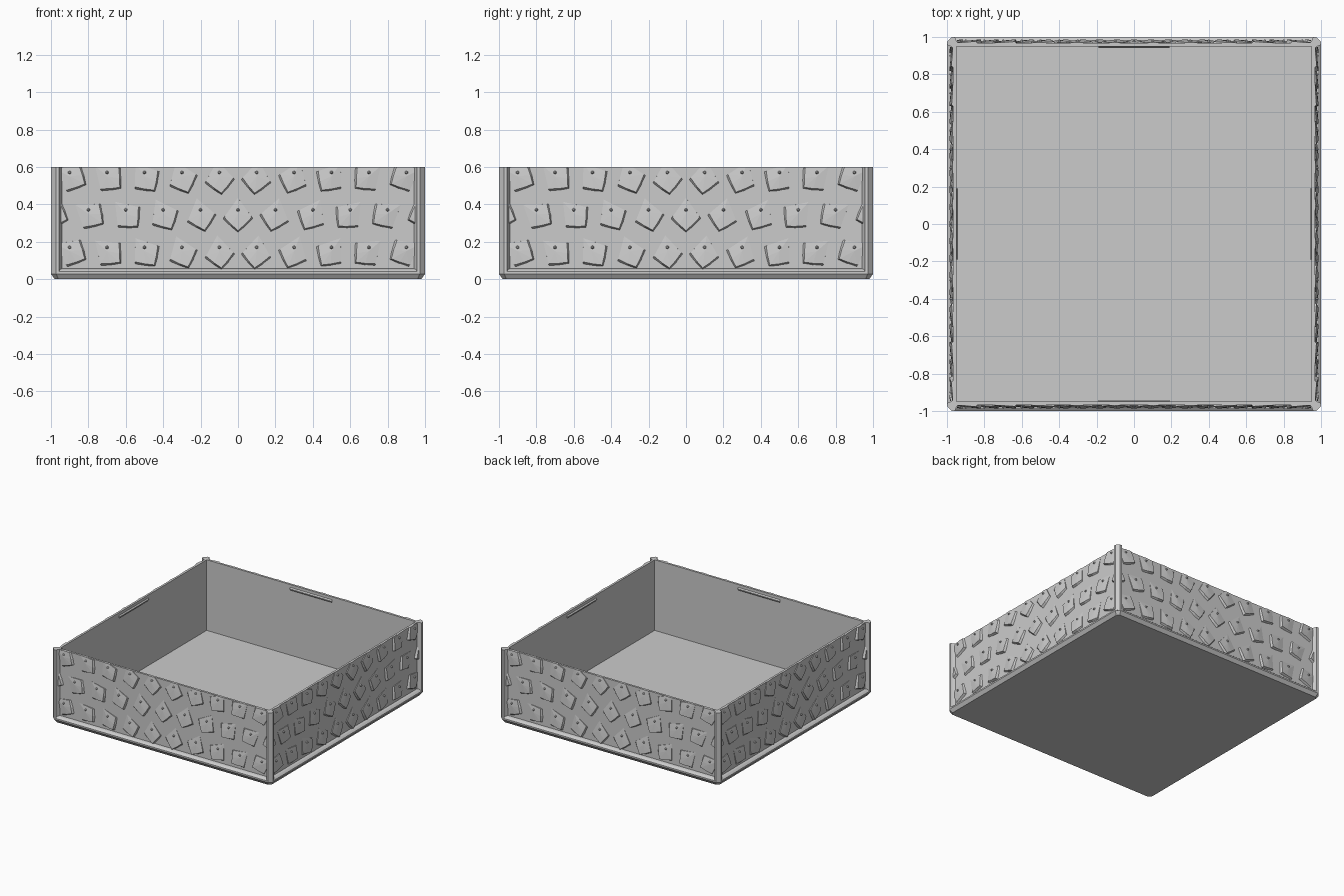
import bpy, bmesh, math
from mathutils import Matrix, Vector

cube = bpy.data.objects.get("Cube")
if cube:
    bpy.data.objects.remove(cube)

grey = bpy.data.materials.new("plain_grey")
grey.use_nodes = True
colour = (0.6, 0.6, 0.6, 1)
grey.diffuse_color = colour
grey.node_tree.nodes["Principled BSDF"].inputs["Base Color"].default_value = colour

PANEL = 0.967   # outer face of the wall panels
INNER = 0.95    # inner face of the walls
TOP = 0.6


def finish(name, bm, turn=0):
    """Turn a mesh about the vertical axis and make it an object."""
    bm.transform(Matrix.Rotation(turn * math.pi / 2, 4, 'Z'))
    bmesh.ops.recalc_face_normals(bm, faces=bm.faces)
    mesh = bpy.data.meshes.new(name)
    bm.to_mesh(mesh)
    bm.free()
    mesh.materials.append(grey)
    obj = bpy.data.objects.new(name, mesh)
    bpy.context.collection.objects.link(obj)
    return obj


def bridge(bm, low, high):
    n = len(low)
    for i in range(n):
        j = (i + 1) % n
        bm.faces.new((low[i], low[j], high[j], high[i]))


def loft(bm, rings):
    """Closed solid through a list of equal-sized point rings."""
    loops = [[bm.verts.new(p) for p in ring] for ring in rings]
    for low, high in zip(loops, loops[1:]):
        bridge(bm, low, high)
    bm.faces.new(loops[0])
    bm.faces.new(loops[-1])


def square_ring(half, cut, z):
    """Square outline with its corners cut off."""
    pts = []
    for k in range(4):
        rot = Matrix.Rotation(k * math.pi / 2, 3, 'Z')
        pts += [rot @ Vector((half, half - cut, z)), rot @ Vector((half - cut, half, z))]
    return pts


# Tray body: chamfered base rim, thin walls and floor
bm = bmesh.new()
loft(bm, [square_ring(*r) for r in (
    (0.98, 0.02, 0), (1, 0.028, 0.028), (1, 0.028, 0.04), (0.985, 0.02, 0.052),
    (PANEL, 0, 0.056), (PANEL, 0, TOP), (INNER, 0, TOP), (INNER, 0, 0.02))])
bmesh.ops.remove_doubles(bm, verts=bm.verts, dist=0.0001)
finish("tray_body", bm)


def corner_post(turn):
    half = [(0.957, 0.957), (0.957, 0.942), (PANEL, 0.942), (0.985, 0.952),
            (0.999, 0.957), (0.999, 0.974)]
    outline = half + [(y, x) for x, y in reversed(half[1:])]
    bm = bmesh.new()
    loft(bm, [[(x, y, z) for x, y in outline] for z in (0.03, TOP)])
    finish("corner_post", bm, turn)


def lid_catch(turn):
    # small wedge ridge inside the rim
    profile = [(INNER + 0.003, 0.55), (INNER - 0.008, 0.562),
               (INNER - 0.008, 0.568), (INNER + 0.003, 0.58)]
    bm = bmesh.new()
    loft(bm, [[(x, -y, z) for y, z in profile] for x in (-0.19, 0.19)])
    finish("lid_catch", bm, turn)


def add_scale(bm, cx, cz):
    """One raised scale whose tip swings towards the middle of the wall."""
    ang = -math.radians(70) * cx

    def place(u, v, d):
        x = cx + u * math.cos(ang) - v * math.sin(ang)
        z = cz + u * math.sin(ang) + v * math.cos(ang)
        return bm.verts.new((x, -(PANEL + d), z))

    right = [(0.036, -0.058, 0.016), (0.074, -0.018, 0.008)]
    left = [(-u, v, d) for u, v, d in reversed(right)]
    ring = [(0, -0.09, 0.02)] + right + [(0, 0.085, 0)] + left
    crest = [place(*p) for p in ring]
    foot = [place(u * 1.1, v - 0.01 if v < 0 else v, -0.003) for u, v, d in ring]
    bridge(bm, foot, crest)
    bm.faces.new(foot)
    middle = place(0, 0, 0.012)
    for a, b in zip(crest, crest[1:] + crest[:1]):
        bm.faces.new((a, b, middle))

    # little knob above the middle of the scale
    spot = Matrix.Translation((cx, -(PANEL + 0.01), cz + 0.02))
    bmesh.ops.create_cone(bm, cap_ends=True, segments=6, radius1=0.013, radius2=0.004,
                          depth=0.02, matrix=spot @ Matrix.Rotation(math.pi / 2, 4, 'X'))


def wall_scales(turn):
    bm = bmesh.new()
    for row in range(3):
        count = 11 if row == 1 else 10
        for i in range(count):
            add_scale(bm, (i - (count - 1) / 2) * 0.2, 0.15 + row * 0.2)
    # trim to the panel, closing the cuts
    for point, normal in (((0, 0, TOP), (0, 0, 1)), ((0, 0, 0.045), (0, 0, -1)),
                          ((0.946, 0, 0), (1, 0, 0)), ((-0.946, 0, 0), (-1, 0, 0))):
        cut = bmesh.ops.bisect_plane(bm, geom=bm.verts[:] + bm.edges[:] + bm.faces[:],
                                     plane_co=point, plane_no=normal, clear_outer=True)
        edges = [e for e in cut["geom_cut"] if isinstance(e, bmesh.types.BMEdge)]
        if edges:
            bmesh.ops.holes_fill(bm, edges=edges, sides=0)
    finish("wall_scales", bm, turn)


for turn in range(4):
    corner_post(turn)
    lid_catch(turn)
    wall_scales(turn)
